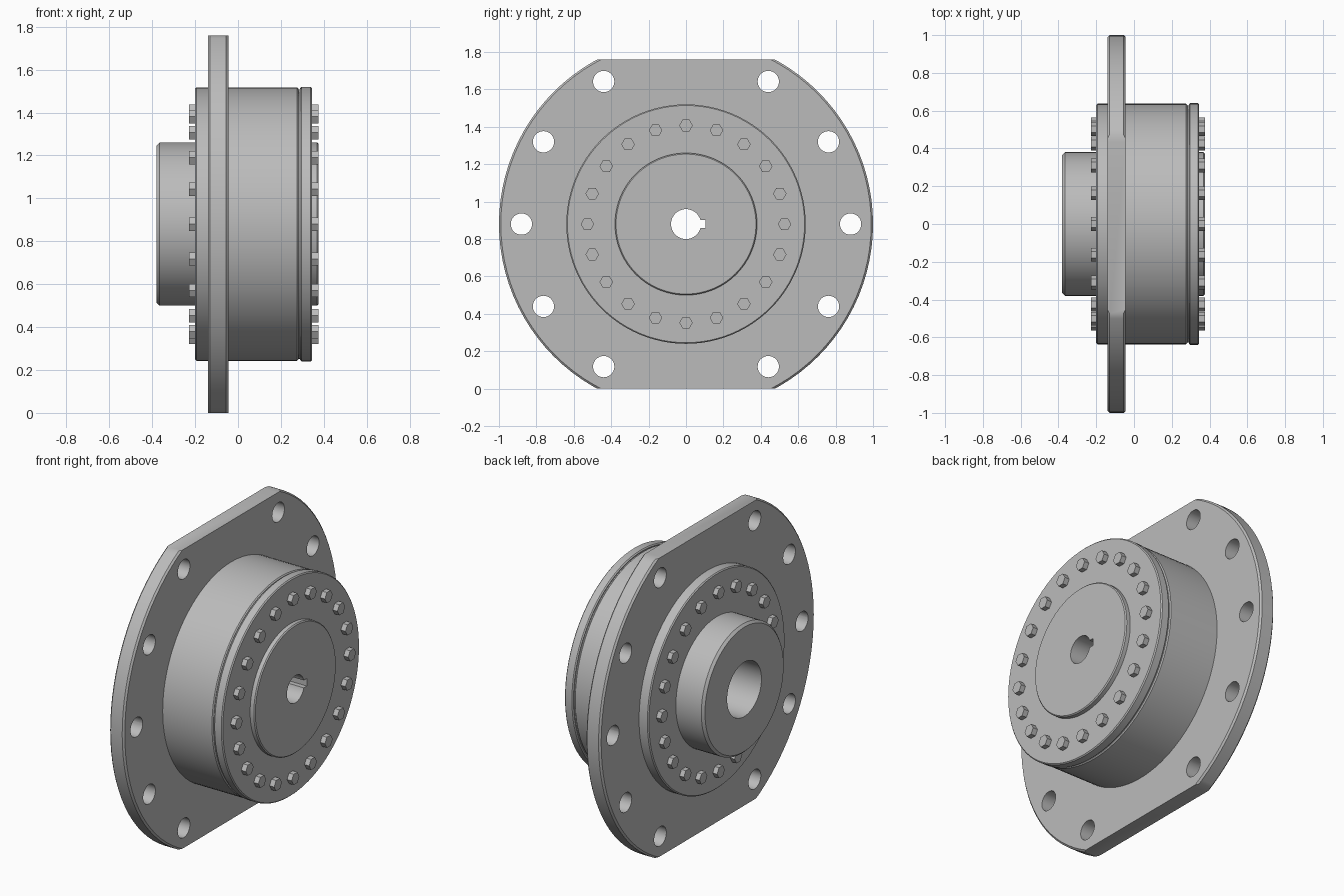
import bpy, bmesh, math
from mathutils import Matrix, Vector

if "Cube" in bpy.data.objects:
    bpy.data.objects.remove(bpy.data.objects["Cube"])

AXIS_Z = 0.88
steel = bpy.data.materials.new("steel_grey")
steel.use_nodes = True
steel.diffuse_color = (0.5, 0.5, 0.5, 1)
steel.node_tree.nodes["Principled BSDF"].inputs["Base Color"].default_value = (0.5, 0.5, 0.5, 1)


def make(name, bm):
    bmesh.ops.recalc_face_normals(bm, faces=bm.faces)
    mesh = bpy.data.meshes.new(name)
    bm.to_mesh(mesh)
    bm.free()
    mesh.materials.append(steel)
    ob = bpy.data.objects.new(name, mesh)
    bpy.context.collection.objects.link(ob)
    ob.location.z = AXIS_Z
    return ob


def ring_mesh(x0, x1, r_in, r_out, c0=0.006, c1=0.006, steps=96):
    """Ring around the x axis with chamfered outer rims."""
    profile = [(x0, r_in), (x0, r_out - c0), (x0 + c0, r_out),
               (x1 - c1, r_out), (x1, r_out - c1), (x1, r_in)]
    bm = bmesh.new()
    verts = [bm.verts.new((x, 0, r)) for x, r in profile]
    edges = [bm.edges.new((v, verts[i - 1])) for i, v in enumerate(verts)]
    bmesh.ops.spin(bm, geom=verts + edges, cent=(0, 0, 0), axis=(1, 0, 0),
                   angle=math.tau, steps=steps, use_merge=True)
    bmesh.ops.remove_doubles(bm, verts=bm.verts, dist=1e-5)
    return bm


def add_prism(bm, x0, x1, y, z, radius, sides):
    """Prism along x, with a corner pointing up."""
    place = Matrix.Translation(((x0 + x1) / 2, y, z)) @ Matrix.Rotation(math.pi / 2, 4, 'Y')
    bmesh.ops.create_cone(bm, cap_ends=True, segments=sides, radius1=radius,
                          radius2=radius, depth=x1 - x0, matrix=place)


def cut(ob, cutter):
    mod = ob.modifiers.new("cut", 'BOOLEAN')
    mod.operation = 'DIFFERENCE'
    mod.solver = 'EXACT'
    mod.object = cutter
    bpy.context.view_layer.objects.active = ob
    bpy.ops.object.modifier_apply(modifier=mod.name)
    bpy.data.objects.remove(cutter)


def smooth(ob):
    bpy.ops.object.select_all(action='DESELECT')
    ob.select_set(True)
    bpy.context.view_layer.objects.active = ob
    bpy.ops.object.shade_smooth_by_angle(angle=math.radians(30))


# Mounting flange: disc with flat top and bottom
bm = ring_mesh(-0.14, -0.045, 0.3, 1.0, 0.01, 0.01)
for side in (1, -1):
    bmesh.ops.bisect_plane(bm, geom=bm.verts[:] + bm.edges[:] + bm.faces[:],
                           plane_co=(0, 0, side * AXIS_Z), plane_no=(0, 0, side),
                           clear_outer=True)
    rim = [e for e in bm.edges if e.is_boundary]
    bmesh.ops.holes_fill(bm, edges=rim)
flange = make("mounting_flange", bm)

# Flange bolt holes, none on the flats
bm = bmesh.new()
for k in range(12):
    if k not in (3, 9):
        a = k * math.pi / 6
        add_prism(bm, -0.3, 0.1, 0.88 * math.cos(a), 0.88 * math.sin(a), 0.057, 32)
cut(flange, make("hole_cutter", bm))
smooth(flange)

# Round parts of the housing and hubs: x from, x to, inner and outer radius
rings = {
    "output_ring": (-0.2, -0.13, 0.3, 0.637),
    "output_hub": (-0.38, -0.16, 0.16, 0.38, 0.014),
    "housing": (-0.06, 0.282, 0.3, 0.637),
    "housing_groove": (0.27, 0.3, 0.3, 0.628),
    "end_cap": (0.29, 0.345, 0.3, 0.64),
    "input_hub": (-0.16, 0.375, 0.08, 0.38),
}
parts = {name: make(name, ring_mesh(*size)) for name, size in rings.items()}

# Keyway along the input bore
bm = bmesh.new()
bmesh.ops.create_cube(bm, size=1, matrix=Matrix.Translation((0.12, 0.08, 0))
                      @ Matrix.Diagonal((0.7, 0.05, 0.044, 1)))
cut(parts["input_hub"], make("keyway_cutter", bm))
for ob in parts.values():
    smooth(ob)

# Hexagon bolt heads in a circle on both ends
for name, x0, x1 in (("end_cap_bolts", 0.34, 0.375), ("output_ring_bolts", -0.228, -0.195)):
    bm = bmesh.new()
    for k in range(20):
        a = k * math.tau / 20
        add_prism(bm, x0, x1, 0.527 * math.cos(a), 0.527 * math.sin(a), 0.036, 6)
    make(name, bm)
